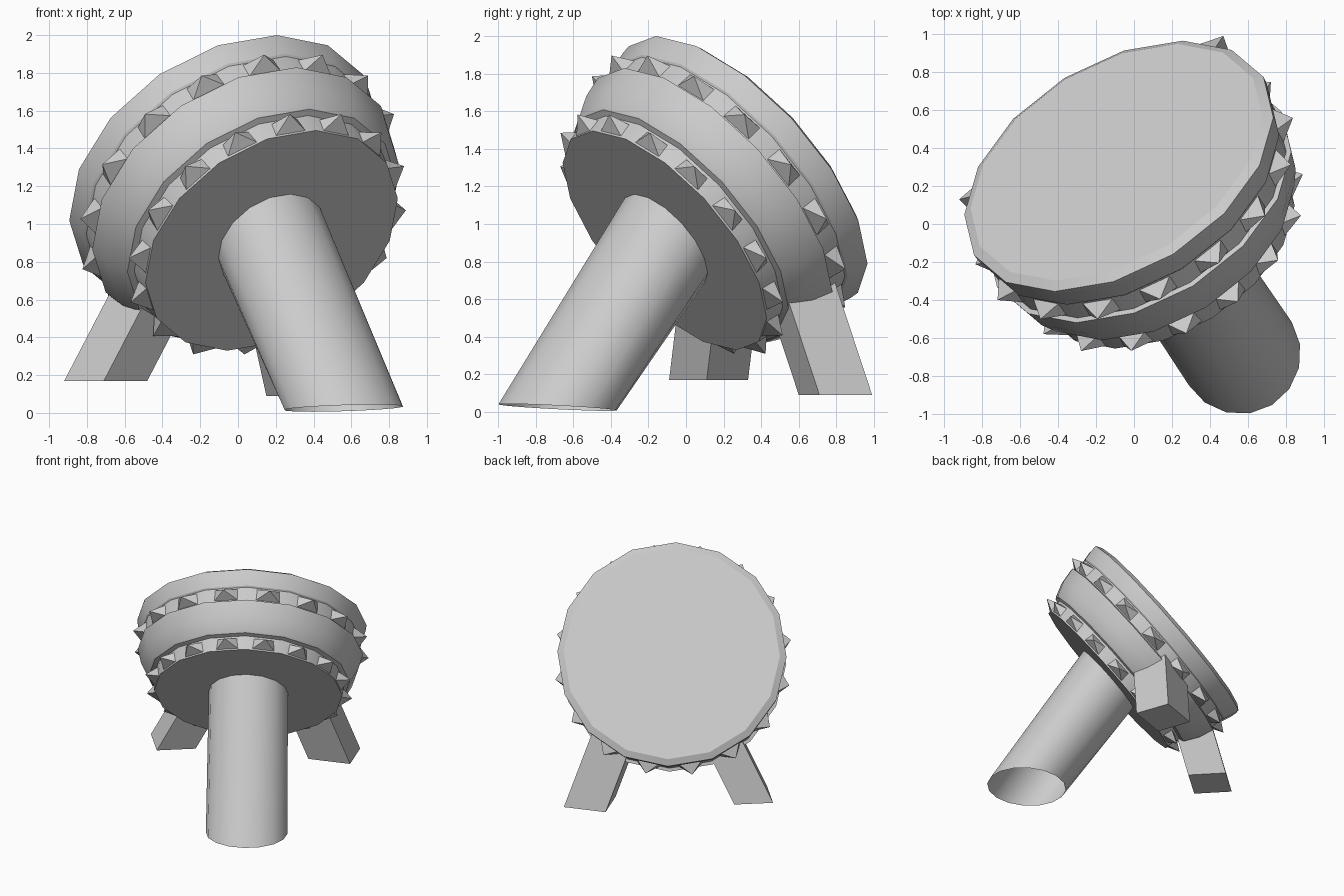
import bpy, bmesh, math
from mathutils import Vector

if "Cube" in bpy.data.objects:
    bpy.data.objects.remove(bpy.data.objects["Cube"])

SIDES = 16
AXIS = Vector((-0.416, 0.675, 0.609)).normalized()    # towards the drum head
UP = (Vector((0, 0, 1)) - AXIS * AXIS.z).normalized()
SIDE = AXIS.cross(UP)
HEAD = Vector((-0.08, 0.305, 1.29))


def make(name, bm, smooth=True):
    bmesh.ops.recalc_face_normals(bm, faces=bm.faces[:])
    me = bpy.data.meshes.new(name)
    bm.to_mesh(me)
    bm.free()
    ob = bpy.data.objects.new(name, me)
    bpy.context.collection.objects.link(ob)
    if smooth:
        bpy.ops.object.select_all(action='DESELECT')
        ob.select_set(True)
        bpy.context.view_layer.objects.active = ob
        bpy.ops.object.shade_smooth_by_angle(angle=math.radians(28))
    return ob


def radial(k):
    a = 2 * math.pi * k / SIDES
    return UP * math.cos(a) + SIDE * math.sin(a)


def loft(bm, rings):
    for r, s in zip(rings, rings[1:]):
        for i in range(len(r)):
            j = (i + 1) % len(r)
            bm.faces.new((r[i], r[j], s[j], s[i]))


# Drum: (depth behind the head, radius) profile around the tilted axis
profile = [(-0.03, 0.845), (0, 0.895), (0.05, 0.89), (0.13, 0.87), (0.14, 0.86),
           (0.25, 0.855), (0.26, 0.88), (0.38, 0.85), (0.48, 0.80), (0.50, 0.785),
           (0.51, 0.75), (0.62, 0.735)]
bm = bmesh.new()
rings = [[bm.verts.new(HEAD - AXIS * t + radial(i) * r) for i in range(SIDES)]
         for t, r in profile]
loft(bm, rings)
bm.faces.new(rings[0])
bm.faces.new(rings[-1])
make("drum_body", bm)


# Rings of pyramid studs, one on each side of the drum
def studs(name, depth, radius, half_w, half_h, height):
    bm = bmesh.new()
    apothem = radius * math.cos(math.pi / SIDES) - 0.01
    for i in range(SIDES):
        n = radial(i + 0.5)
        w = AXIS.cross(n)
        c = HEAD - AXIS * depth + n * apothem
        base = [bm.verts.new(c + w * half_w * sx + AXIS * half_h * sy)
                for sx, sy in ((-1, -1), (1, -1), (1, 1), (-1, 1))]
        tip = bm.verts.new(c + n * height)
        bm.faces.new(base)
        for a, b in zip(base, base[1:] + base[:1]):
            bm.faces.new((a, b, tip))
    make(name, bm, False)


studs("upper_studs", 0.195, 0.858, 0.10, 0.05, 0.10)
studs("lower_studs", 0.565, 0.742, 0.09, 0.045, 0.10)

# Stem: open tube from the drum's underside to a nearly level foot
back = Vector((AXIS.x, AXIS.y, 0)).normalized()
foot_n = (back * 0.06 + Vector((0, 0, 1))).normalized()
foot_u = (-back - foot_n * (-back).dot(foot_n)).normalized()
foot_s = foot_n.cross(foot_u)
foot = Vector((0.56, -0.683, 0.025))
bm = bmesh.new()
top, low = [], []
for i in range(SIDES):
    a = 2 * math.pi * i / SIDES
    top.append(bm.verts.new(HEAD - AXIS * 0.62 + radial(i) * 0.31))
    low.append(bm.verts.new(foot + (foot_u * math.cos(a) + foot_s * math.sin(a)) * 0.318))
loft(bm, [top, low])
make("stem", bm)


# Slanted legs running up into the drum
def leg(name, corners, z, slope, rise):
    bm = bmesh.new()
    low = [bm.verts.new((x, y, z)) for x, y in corners]
    top = [bm.verts.new((x + slope[0] * rise, y + slope[1] * rise, z + rise))
           for x, y in corners]
    loft(bm, [low, top])
    bm.faces.new(low)
    bm.faces.new(top)
    make(name, bm, False)


leg("left_leg", [(-0.92, 0.13), (-0.71, -0.09), (-0.48, 0.11), (-0.69, 0.33)],
    0.17, (0.52, 0.12), 0.55)
leg("back_leg", [(0.47, 0.99), (0.57, 0.71), (0.25, 0.60), (0.15, 0.88)],
    0.09, (-0.22, -0.33), 0.6)
